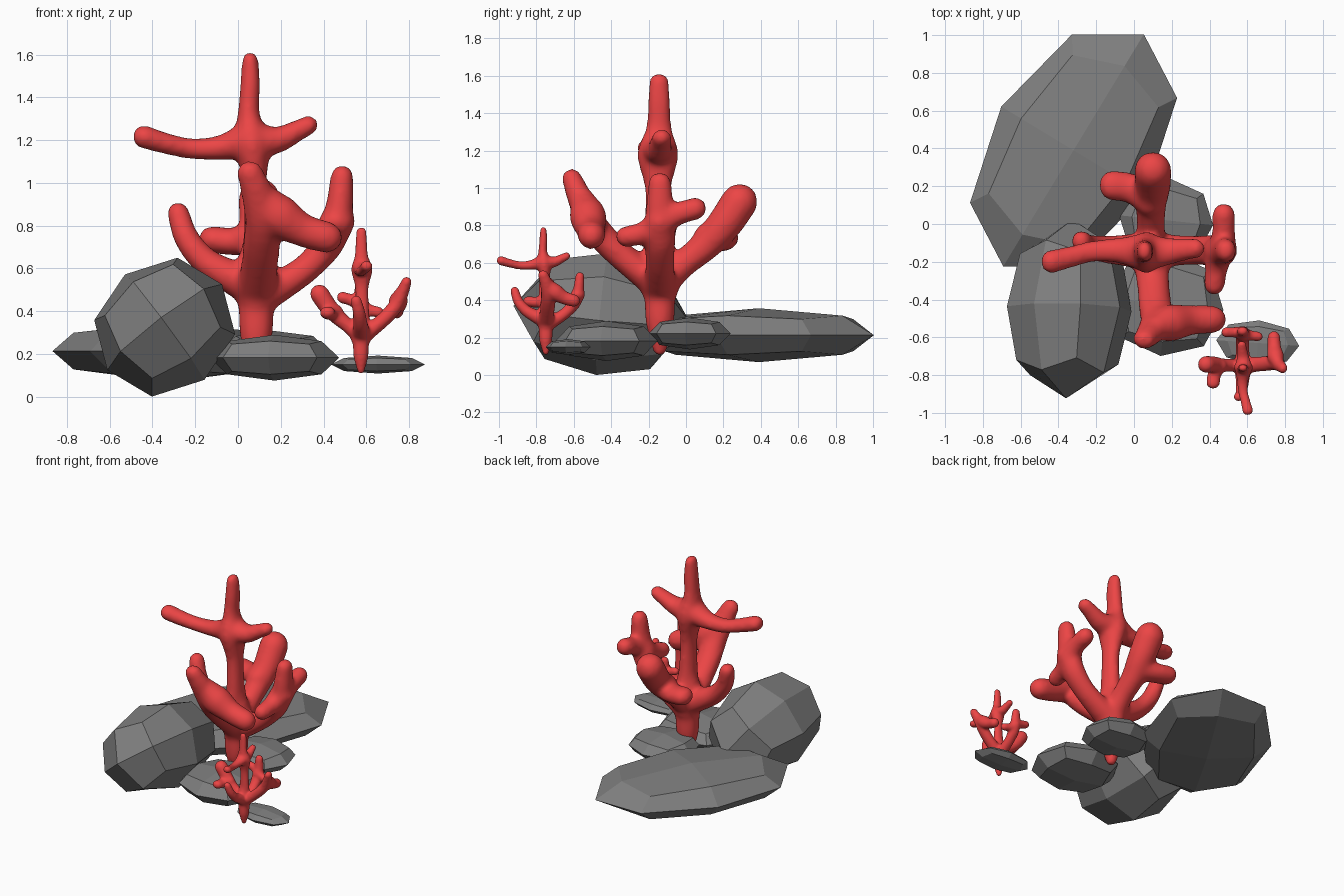
import bpy, math
from mathutils import Matrix, Vector

if "Cube" in bpy.data.objects:
    bpy.data.objects.remove(bpy.data.objects["Cube"])

# ---------- materials ----------
def material(name, color):
    m = bpy.data.materials.new(name)
    m.diffuse_color = (*color, 1)
    m.use_nodes = True
    m.node_tree.nodes["Principled BSDF"].inputs["Base Color"].default_value = m.diffuse_color
    return m

red = material("coral_red", (0.84, 0.06, 0.06))
stone = material("dark_stone", (0.21, 0.21, 0.21))

# ---------- helpers ----------
def rock(name, center, half, yaw=0, tilt=0, roll=0):
    """Low-poly boulder: a cube rounded once, stretched and turned."""
    bpy.ops.mesh.primitive_cube_add(size=2)
    ob = bpy.context.object
    ob.name = name
    ob.data.materials.append(stone)
    mod = ob.modifiers.new("round", 'SUBSURF')
    mod.levels = mod.render_levels = 1
    mod.use_limit_surface = True
    r = math.radians
    k = 1 / 0.839                      # rounding pulls faces in by this much
    ob.matrix_world = (Matrix.Translation(center)
                       @ Matrix.Rotation(r(yaw), 4, 'Z')
                       @ Matrix.Rotation(r(tilt), 4, 'X')
                       @ Matrix.Rotation(r(roll), 4, 'Y')
                       @ Matrix.Diagonal((half[0]*k, half[1]*k, half[2]*k, 1)))

verts, faces = [], []
SEG = 14

def branch(pts, squash=(1, 1, 1), n=5):
    """Closed round-ended tube along a smooth path of (x, y, z, radius)."""
    P = [Vector(p) for p in pts]
    P = [2*P[0] - P[1]] + P + [2*P[-1] - P[-2]]
    path = []
    for i in range(1, len(P) - 2):
        a, b, c, d = P[i-1:i+3]
        for j in range(n):
            t = j / n
            path.append(0.5*(2*b + (c - a)*t + (2*a - 5*b + 4*c - d)*t*t
                             + (3*b - a - 3*c + d)*t**3))
    path.append(P[-2])
    pos = [q.xyz for q in path]
    dirs = [(pos[min(i+1, len(pos)-1)] - pos[max(i-1, 0)]).normalized() for i in range(len(pos))]
    # rings: (centre, direction, radius), with domed ends
    ang = [math.radians(a) for a in (85, 65, 45, 22)]
    r0, r1 = path[0].w, path[-1].w
    rings = [(pos[0] - dirs[0]*r0*math.sin(a), dirs[0], r0*math.cos(a)) for a in ang]
    rings += [(p, d, q.w) for p, d, q in zip(pos, dirs, path)]
    rings += [(pos[-1] + dirs[-1]*r1*math.sin(a), dirs[-1], r1*math.cos(a)) for a in reversed(ang)]
    u = dirs[0].orthogonal()
    base = len(verts)
    for c, d, r in rings:
        u = (u - d*u.dot(d)).normalized()
        v = d.cross(u)
        for k in range(SEG):
            t = 2*math.pi*k/SEG
            off = u*math.cos(t) + v*math.sin(t)
            verts.append(c + Vector([o*s*r for o, s in zip(off, squash)]))
    for i in range(len(rings) - 1):
        for k in range(SEG):
            a, b = base + i*SEG + k, base + i*SEG + (k+1) % SEG
            faces.append((a, b, b + SEG, a + SEG))
    faces.append(tuple(base + k for k in reversed(range(SEG))))
    faces.append(tuple(base + (len(rings)-1)*SEG + k for k in range(SEG)))

# ---------- rocks ----------
rock("back_rock", (-0.32, 0.39, 0.213), (0.718, 0.447, 0.144), yaw=58.8)
rock("left_boulder", (-0.343, -0.45, 0.325), (0.335, 0.475, 0.31), yaw=-2, tilt=-5.5, roll=-37)
rock("front_rock", (0.17, -0.425, 0.182), (0.305, 0.275, 0.107), yaw=-6)
rock("middle_rock", (0.17, 0.02, 0.222), (0.25, 0.22, 0.085), yaw=-6)
rock("small_rock", (0.655, -0.63, 0.15), (0.22, 0.12, 0.042), yaw=-4)

# ---------- large coral ----------
X, Y = 0.085, -0.14
# trunk and crown
branch([(X, Y, 0.14, 0.04), (X, Y, 0.28, 0.077), (X, Y, 0.42, 0.085),
        (X, Y, 0.56, 0.105), (X, Y, 0.7, 0.07)])
branch([(X, Y, 0.6, 0.075), (0.085, -0.15, 0.8, 0.06), (0.08, -0.15, 1.0, 0.058),
        (0.065, -0.15, 1.18, 0.09), (0.05, -0.145, 1.32, 0.056),
        (0.057, -0.144, 1.46, 0.05), (0.057, -0.144, 1.575, 0.042)], (0.95, 1.25, 1))
# crown arms
branch([(0.05, -0.15, 1.2, 0.09), (-0.08, -0.14, 1.165, 0.06), (-0.22, -0.145, 1.16, 0.05),
        (-0.34, -0.175, 1.185, 0.051), (-0.44, -0.2, 1.215, 0.056)], (1, 1.15, 1))
branch([(0.06, -0.15, 1.2, 0.09), (0.18, -0.145, 1.2, 0.065), (0.27, -0.135, 1.24, 0.052),
        (0.33, -0.13, 1.27, 0.047)], (1, 1.15, 1))
# left branch
branch([(X, Y, 0.5, 0.09), (-0.03, -0.14, 0.56, 0.08), (-0.15, -0.135, 0.63, 0.067),
        (-0.24, -0.12, 0.74, 0.06), (-0.28, -0.09, 0.86, 0.053)], (1, 1.1, 1))
# right branch with fore and aft arms
branch([(X, Y, 0.46, 0.09), (0.2, -0.14, 0.52, 0.075), (0.33, -0.14, 0.61, 0.068),
        (0.43, -0.14, 0.73, 0.075), (0.47, -0.14, 0.86, 0.068), (0.487, -0.14, 1.03, 0.055)],
       (1, 1.15, 1))
branch([(0.45, -0.14, 0.79, 0.085), (0.435, -0.24, 0.755, 0.062), (0.425, -0.32, 0.74, 0.058)])
branch([(0.465, -0.14, 0.82, 0.085), (0.475, -0.05, 0.86, 0.063), (0.475, 0.05, 0.89, 0.062)])
# front branch with side arm
branch([(X, Y, 0.48, 0.09), (0.1, -0.3, 0.6, 0.077), (0.11, -0.42, 0.71, 0.077),
        (0.12, -0.51, 0.82, 0.077), (0.09, -0.57, 0.95, 0.067), (0.055, -0.61, 1.05, 0.055)],
       (1.15, 1, 1))
branch([(0.12, -0.55, 0.93, 0.07), (0.19, -0.525, 0.85, 0.1), (0.3, -0.51, 0.78, 0.08),
        (0.415, -0.505, 0.745, 0.075)])
# back branch with side arm
branch([(X, Y, 0.48, 0.09), (0.09, -0.02, 0.59, 0.075), (0.09, 0.1, 0.69, 0.083),
        (0.1, 0.2, 0.8, 0.095), (0.1, 0.285, 0.925, 0.1)], (1, 1, 1))
branch([(0.09, 0.14, 0.74, 0.085), (-0.02, 0.19, 0.725, 0.066), (-0.12, 0.205, 0.735, 0.065)],
       (1, 1.25, 1))
me = bpy.data.meshes.new("large_coral")
me.from_pydata(verts, [], faces)
me.update()
me.materials.append(red)
coral = bpy.data.objects.new("large_coral", me)
bpy.context.collection.objects.link(coral)

# fuse and soften the branches
fuse = coral.modifiers.new("fuse", 'REMESH')
fuse.mode = 'VOXEL'
fuse.voxel_size = 0.016
fuse.use_smooth_shade = True
soft = coral.modifiers.new("soften", 'SMOOTH')
soft.factor, soft.iterations = 0.5, 12
bpy.ops.object.select_all(action='DESELECT')
coral.select_set(True)
bpy.context.view_layer.objects.active = coral
bpy.ops.object.modifier_apply(modifier="fuse")
bpy.ops.object.modifier_apply(modifier="soften")
bpy.ops.object.shade_smooth()
if not coral.data.materials:
    coral.data.materials.append(red)

# ---------- small coral: a shrunken, turned copy ----------
small = bpy.data.objects.new("small_coral", coral.data)
bpy.context.collection.objects.link(small)
small.matrix_world = (Matrix.Translation((0.575, -0.75, 0.105)) @ Matrix.Rotation(math.pi/2, 4, 'Z')
                      @ Matrix.Scale(0.454, 4) @ Matrix.Translation((-X, -Y, -0.1)))
